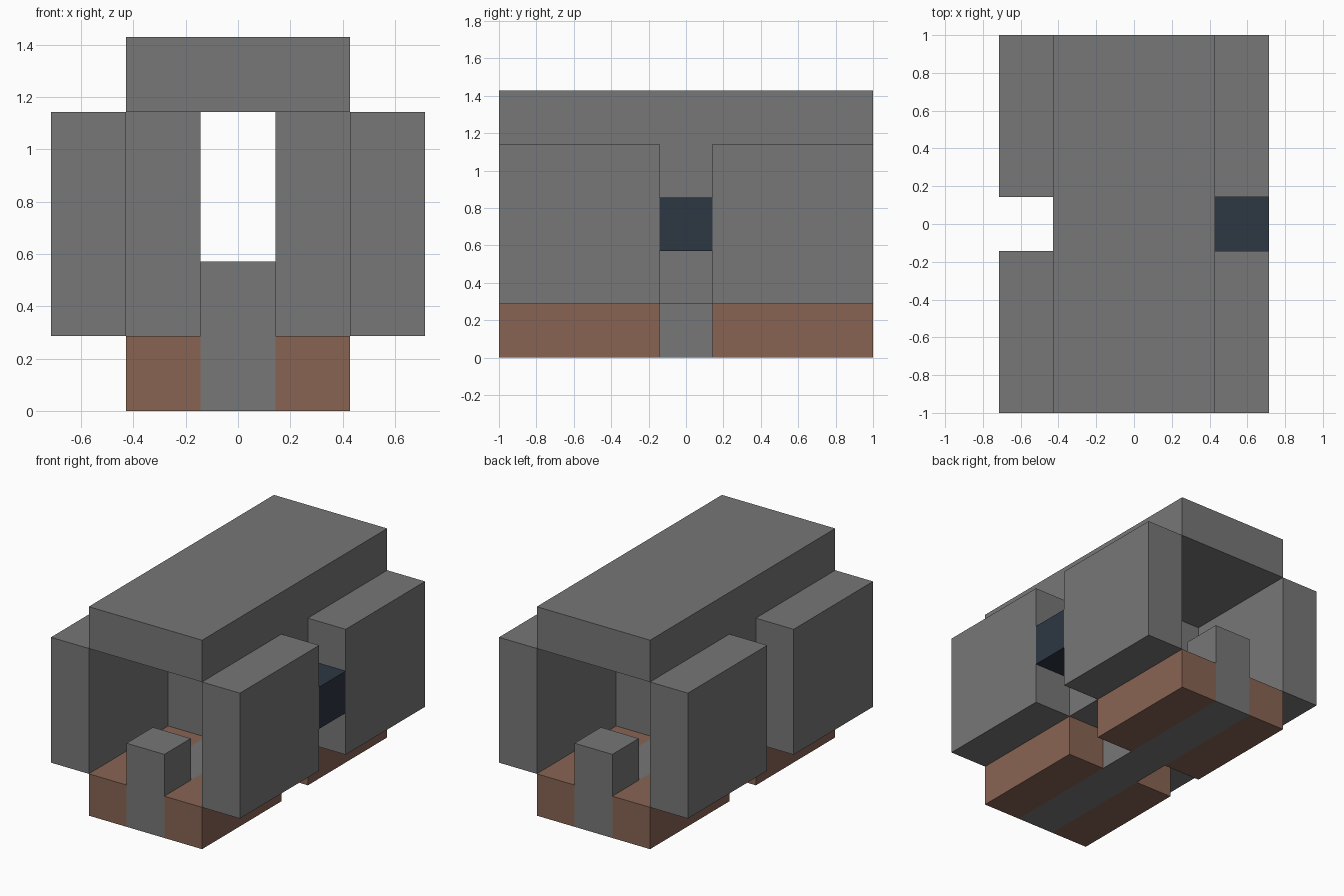
import bpy
import bmesh
from mathutils import Vector

default = bpy.data.objects.get("Cube")
if default:
    bpy.data.objects.remove(default, do_unlink=True)

U = 2 / 7  # edge of one building block; the model is 5 x 7 x 5 blocks


def material(name, rgb):
    m = bpy.data.materials.new(name)
    m.use_nodes = True
    color = (*rgb, 1)
    m.diffuse_color = color
    m.node_tree.nodes["Principled BSDF"].inputs["Base Color"].default_value = color
    return m


grey = material("stone grey", (0.184, 0.184, 0.184))
brown = material("clay brown", (0.246, 0.127, 0.087))
blue = material("dark blue", (0.026, 0.038, 0.056))


def box(name, centre, size, mat):
    """Flat-faced box; centre and size are in blocks, z measured from the ground."""
    bm = bmesh.new()
    bmesh.ops.create_cube(bm, size=1)
    for v in bm.verts:
        v.co = (v.co * Vector(size) + Vector(centre)) * U
    mesh = bpy.data.meshes.new(name)
    bm.to_mesh(mesh)
    bm.free()
    mesh.materials.append(mat)
    obj = bpy.data.objects.new(name, mesh)
    bpy.context.collection.objects.link(obj)
    return obj


def box_between(name, lo, hi, mat):
    lo, hi = Vector(lo), Vector(hi)
    return box(name, (lo + hi) / 2, hi - lo, mat)


# Roof slab and the long beam under the floor
box("roof", (0, 0, 4.5), (3, 7, 1), grey)
box("floor_beam", (0, 0, 0.5), (1, 7, 1), grey)

# Posts standing on both ends of the beam
for end, sy in (("front", -1), ("back", 1)):
    box(f"{end}_post", (0, 3 * sy, 1.5), (1, 1, 1), grey)

for side, sx in (("left", 1), ("right", -1)):
    # Pillar carrying the roof at mid length
    box(f"{side}_pillar", (sx, 0, 2.5), (1, 1, 3), grey)
    for end, sy in (("front", -1), ("back", 1)):
        # Outer wall panel and the brown floor block below it
        box(f"{end}_{side}_panel", (2 * sx, 2 * sy, 2.5), (1, 3, 3), grey)
        box(f"{end}_{side}_floor", (sx, 2 * sy, 0.5), (1, 3, 1), brown)

# Single blue block set between the left panels
box("side_block", (2, 0, 2.5), (1, 1, 1), blue)
